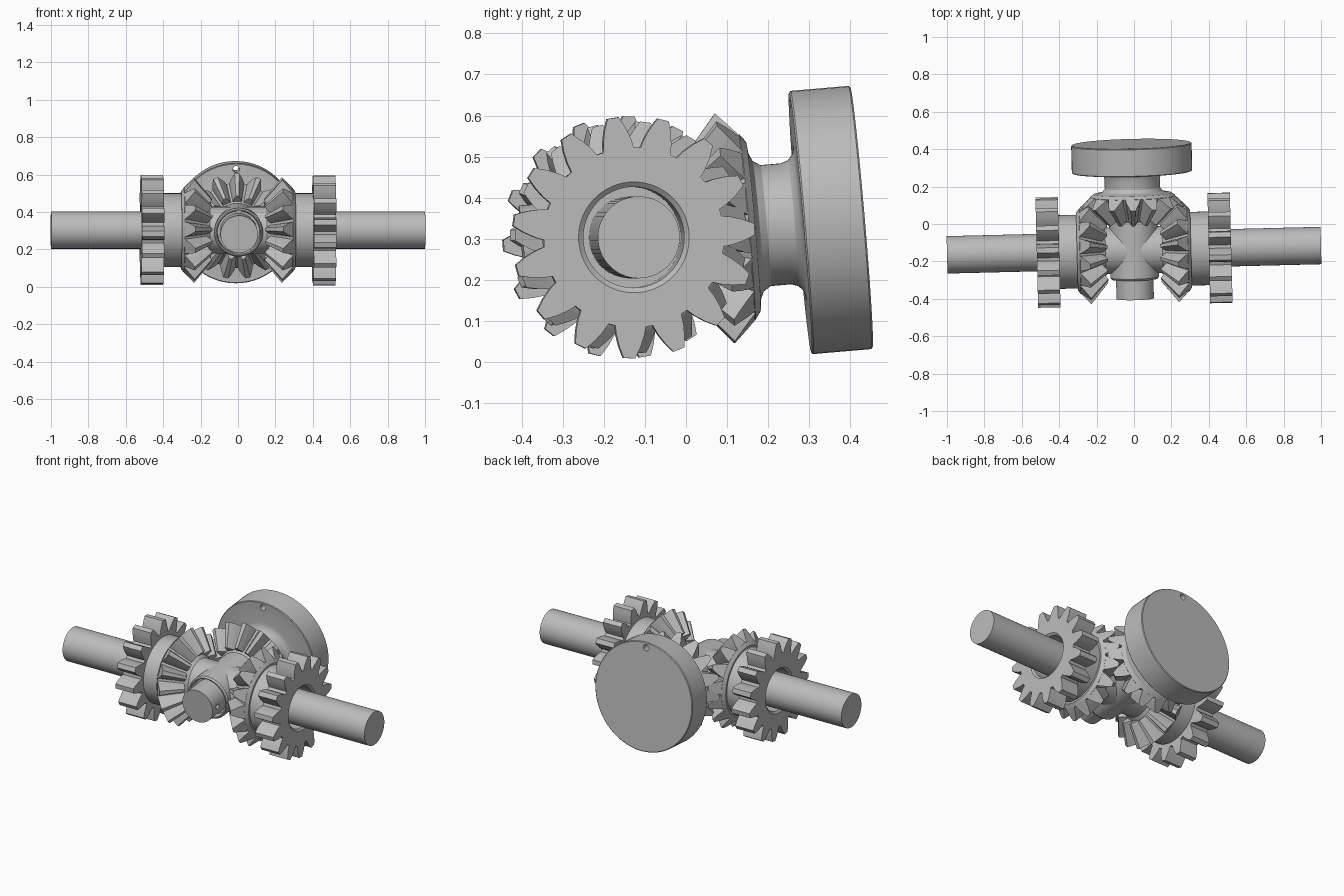
import bpy, bmesh
from math import sin, cos, pi, radians
from mathutils import Matrix

if "Cube" in bpy.data.objects:
    bpy.data.objects.remove(bpy.data.objects["Cube"])

# One plain steel colour
STEEL = (0.5, 0.5, 0.5, 1)
steel = bpy.data.materials.new("steel_grey")
steel.use_nodes = True
steel.diffuse_color = STEEL
steel.node_tree.nodes["Principled BSDF"].inputs["Base Color"].default_value = STEEL

# The whole assembly is slightly yawed and tilted
POSE = (Matrix.Translation((0, -0.14, 0.303))
        @ Matrix.Rotation(radians(1.43), 4, 'Z')
        @ Matrix.Rotation(radians(4.9), 4, 'X'))
RIGHT = Matrix.Identity(4)
LEFT = Matrix.Scale(-1, 4, (1, 0, 0))
BACK = Matrix.Rotation(pi / 2, 4, 'Z')
FRONT = Matrix.Rotation(-pi / 2, 4, 'Z')
TEETH = 15


def lathe(bm, profile, closed=False, segs=60):
    """Spin (along, radius) points around the x axis."""
    rings = []
    for a, r in profile:
        if r == 0:
            rings.append([bm.verts.new((a, 0, 0))] * segs)
        else:
            rings.append([bm.verts.new((a, r * cos(2 * pi * i / segs), r * sin(2 * pi * i / segs)))
                          for i in range(segs)])
    pairs = list(zip(rings, rings[1:]))
    if closed:
        pairs.append((rings[-1], rings[0]))
    for p, q in pairs:
        for i in range(segs):
            j = (i + 1) % segs
            bm.faces.new(list(dict.fromkeys((p[i], p[j], q[j], q[i]))))


def teeth(bm, root, tip, widths, ends, phase):
    """Ring of tapered teeth; ends maps (along, radius, width) to each tooth end."""
    n = len(widths) - 1
    side = []
    for k, w in enumerate(widths):
        t = k / n
        side.append((root[0] + (tip[0] - root[0]) * t, root[1] + (tip[1] - root[1]) * t, w))
    section = side + [(a, r, -w) for a, r, w in reversed(side)]
    for k in range(TEETH):
        turn = Matrix.Rotation(radians(phase) + 2 * pi * k / TEETH, 4, 'X')
        loops = [[bm.verts.new(turn @ Matrix.Identity(4).to_3x3().to_4x4() @ bm_vec(end(*p)))
                  for p in section] for end in ends]
        bm.faces.new(loops[0])
        bm.faces.new(loops[1])
        for i in range(len(section)):
            j = (i + 1) % len(section)
            bm.faces.new((loops[0][i], loops[0][j], loops[1][j], loops[1][i]))


def bm_vec(p):
    return Matrix.Translation(p).to_translation()


def bevel_teeth(bm, phase):
    ends = [lambda a, r, w, s=s: (a * s, r * s, w * s) for s in (0.6, 1)]
    teeth(bm, (0.292, 0.222), (0.235, 0.283), (0.041, 0.035, 0.025, 0.013), ends, phase)


def spur_teeth(bm, phase):
    ends = [lambda a, r, w, x=x: (x, r, w) for x in (0.4, 0.52)]
    teeth(bm, (0, 0.212), (0, 0.295), (0.038, 0.034, 0.026, 0.014), ends, phase)


def finish(name, bm, place):
    bm.transform(POSE @ place)
    bmesh.ops.recalc_face_normals(bm, faces=bm.faces)
    mesh = bpy.data.meshes.new(name)
    bm.to_mesh(mesh)
    bm.free()
    mesh.materials.append(steel)
    ob = bpy.data.objects.new(name, mesh)
    bpy.context.collection.objects.link(ob)
    return ob


def turned(name, profile, place, closed=False):
    bm = bmesh.new()
    lathe(bm, profile, closed)
    return finish(name, bm, place)


def drill(ob, spots, radius, depth, place):
    """Cut round holes along the local x axis."""
    bm = bmesh.new()
    for spot in spots:
        bmesh.ops.create_cone(bm, cap_ends=True, segments=16, radius1=radius, radius2=radius, depth=depth,
                              matrix=Matrix.Translation(spot) @ Matrix.Rotation(pi / 2, 4, 'Y'))
    cutter = finish("drill_cutter", bm, place)
    cutter.hide_render = True
    mod = ob.modifiers.new("holes", 'BOOLEAN')
    mod.operation = 'DIFFERENCE'
    mod.solver = 'EXACT'
    mod.object = cutter
    bpy.context.view_layer.objects.active = ob
    bpy.ops.object.modifier_apply(modifier=mod.name)
    bpy.data.objects.remove(cutter)


parts = []

# Long cross shaft, and the wider sleeve at its middle
parts.append(turned("cross_shaft", [(-1, 0), (-1, 0.1), (1, 0.1), (1, 0)], RIGHT))
parts.append(turned("centre_sleeve", [(-0.155, 0), (-0.155, 0.125), (0.155, 0.125), (0.155, 0)], RIGHT))

# Side gears: bevel cone, collar and spur wheel in one bored body
body = [(0.15, 0.123), (0.165, 0.135), (0.29, 0.228), (0.305, 0.208), (0.305, 0.197), (0.4, 0.197),
        (0.4, 0.22), (0.52, 0.22), (0.52, 0.135), (0.51, 0.123)]
for name, place, spur_phase in (("left", RIGHT, -1), ("right", LEFT, 179)):
    parts.append(turned(name + "_gear_body", body, place, closed=True))
    bm = bmesh.new()
    bevel_teeth(bm, 6)
    parts.append(finish(name + "_bevel_teeth", bm, place))
    bm = bmesh.new()
    spur_teeth(bm, spur_phase)
    parts.append(finish(name + "_spur_teeth", bm, place))

# Rear bevel gear with filleted neck and drilled flange
flange = turned("rear_flange_gear", [
    (0.16, 0), (0.16, 0.13), (0.29, 0.228), (0.305, 0.208), (0.308, 0.18), (0.317, 0.16), (0.335, 0.148),
    (0.385, 0.148), (0.403, 0.154), (0.415, 0.168), (0.42, 0.19), (0.42, 0.318), (0.424, 0.322),
    (0.566, 0.322), (0.57, 0.318), (0.57, 0)], BACK)
ring = [(0.5, 0.29 * cos(k * pi / 2), 0.29 * sin(k * pi / 2)) for k in range(4)]
drill(flange, ring, 0.018, 0.4, BACK)
parts.append(flange)
bm = bmesh.new()
bevel_teeth(bm, 90)
parts.append(finish("rear_bevel_teeth", bm, BACK))

# Central hub with a recessed mouth and a cross-drilled pin
parts.append(turned("centre_hub", [
    (-0.18, 0), (-0.18, 0.13), (0.145, 0.13), (0.155, 0.123), (0.155, 0.117), (0.12, 0.112), (0.12, 0)], FRONT))
pin = turned("front_pin", [(0, 0), (0, 0.1), (0.26, 0.1), (0.26, 0)], FRONT)
drill(pin, [(0, -0.21, 0)], 0.014, 0.4, RIGHT)
parts.append(pin)

# Smooth round surfaces, crisp edges
bpy.ops.object.select_all(action='DESELECT')
for ob in parts:
    ob.select_set(True)
bpy.context.view_layer.objects.active = parts[0]
bpy.ops.object.shade_smooth_by_angle(angle=radians(30))
